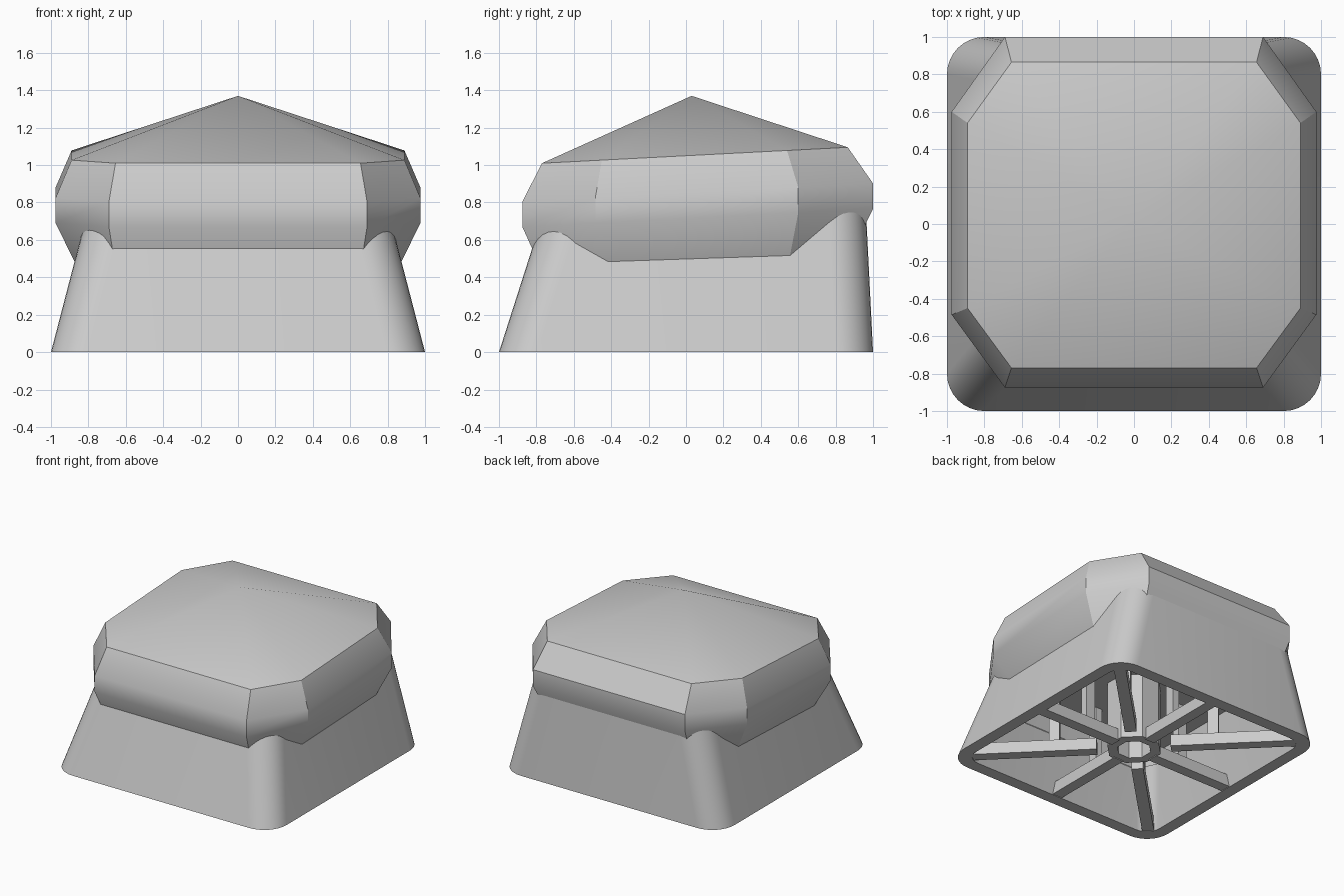
import bpy, bmesh
from math import sin, cos, pi, radians
from mathutils import Matrix

cube = bpy.data.objects.get("Cube")
if cube:
    bpy.data.objects.remove(cube)

grey = bpy.data.materials.new("light grey plastic")
grey.use_nodes = True
grey.diffuse_color = (0.6, 0.6, 0.6, 1)
grey.node_tree.nodes["Principled BSDF"].inputs["Base Color"].default_value = (0.6, 0.6, 0.6, 1)


def finish(bm, name, angle=30):
    mesh = bpy.data.meshes.new(name)
    bmesh.ops.recalc_face_normals(bm, faces=bm.faces)
    bm.to_mesh(mesh)
    bm.free()
    obj = bpy.data.objects.new(name, mesh)
    bpy.context.collection.objects.link(obj)
    mesh.materials.append(grey)
    bpy.ops.object.select_all(action='DESELECT')
    obj.select_set(True)
    bpy.context.view_layer.objects.active = obj
    bpy.ops.object.shade_smooth_by_angle(angle=radians(angle))
    return obj


def loft(bm, rings):
    """Bridge consecutive point rings with quads and return the vertex rings."""
    loops = [[bm.verts.new(p) for p in ring] for ring in rings]
    for a, b in zip(loops, loops[1:]):
        n = len(a)
        for i in range(n):
            j = (i + 1) % n
            bm.faces.new((a[i], a[j], b[j], b[i]))
    return loops


def skirt_ring(z, inset, radius, steps=8):
    """Rounded rectangle following the taper of the skirt."""
    x = 1 - 0.26 * z - inset
    front, back = -1 + 0.32 * z + inset, 1 - 0.05 * z - inset
    corners = ((x, back), (-x, back), (-x, front), (x, front))
    points = []
    for k, (cx, cy) in enumerate(corners):
        ox = cx - radius if cx > 0 else cx + radius
        oy = cy - radius if cy > 0 else cy + radius
        for s in range(steps + 1):
            a = (k + s / steps) * pi / 2
            points.append((ox + radius * cos(a), oy + radius * sin(a), z))
    return points


# Hollow skirt: outer wall, bottom rim, inner wall and ceiling
bm = bmesh.new()
loops = loft(bm, [skirt_ring(0.76, 0, 0.2), skirt_ring(0, 0, 0.2),
                  skirt_ring(0, 0.1, 0.12), skirt_ring(0.55, 0.1, 0.12)])
bm.faces.new(loops[0])
bm.faces.new(loops[-1])
finish(bm, "skirt")


# Faceted head: tilted eight-sided rings closed by a low pyramid
def head_ring(x, x_cut, front, back, front_cut, back_cut, z):
    half = [(x_cut, front), (x, front_cut), (x, back_cut), (x_cut, back)]
    ring = half + [(-px, py) for px, py in reversed(half)]
    return [(px, py, z + 0.052 * py) for px, py in ring]


bm = bmesh.new()
loops = loft(bm, [
    head_ring(0.85, 0.65, -0.76, 0.87, -0.40, 0.55, 0.455),
    head_ring(0.975, 0.69, -0.875, 1.0, -0.485, 0.60, 0.715),
    head_ring(0.975, 0.69, -0.875, 1.0, -0.485, 0.60, 0.85),
    head_ring(0.89, 0.655, -0.77, 0.865, -0.45, 0.54, 1.05)])
apex = bm.verts.new((0, 0.03, 1.37))
top = loops[-1]
for i, v in enumerate(top):
    bm.faces.new((v, top[(i + 1) % len(top)], apex))
finish(bm, "head")


def add_box(bm, start, end, width, low, high, turn):
    matrix = (Matrix.Rotation(turn, 4, 'Z')
              @ Matrix.Translation(((start + end) / 2, 0, (low + high) / 2))
              @ Matrix.Diagonal((end - start, width, high - low, 1)))
    bmesh.ops.create_cube(bm, size=1, matrix=matrix)


# Straight and diagonal ribs, each with a post up to the ceiling
for name, offset, start, end, post in (("straight_ribs", 0, 0.18, 0.93, 0.45),
                                       ("diagonal_ribs", pi / 4, 0.28, 1.26, 0.6)):
    bm = bmesh.new()
    for k in range(4):
        turn = offset + k * pi / 2
        add_box(bm, start, end, 0.09, 0.004, 0.1, turn)
        add_box(bm, post - 0.04, post + 0.04, 0.06, 0.09, 0.56, turn)
    finish(bm, name)


# Central socket: eight-sided tube
def hub_ring(radius, z):
    return [(radius * cos((i + 0.5) * pi / 4), radius * sin((i + 0.5) * pi / 4), z)
            for i in range(8)]


bm = bmesh.new()
loft(bm, [hub_ring(0.21, 0.56), hub_ring(0.21, 0.01),
          hub_ring(0.13, 0.01), hub_ring(0.13, 0.56)])
finish(bm, "socket")
